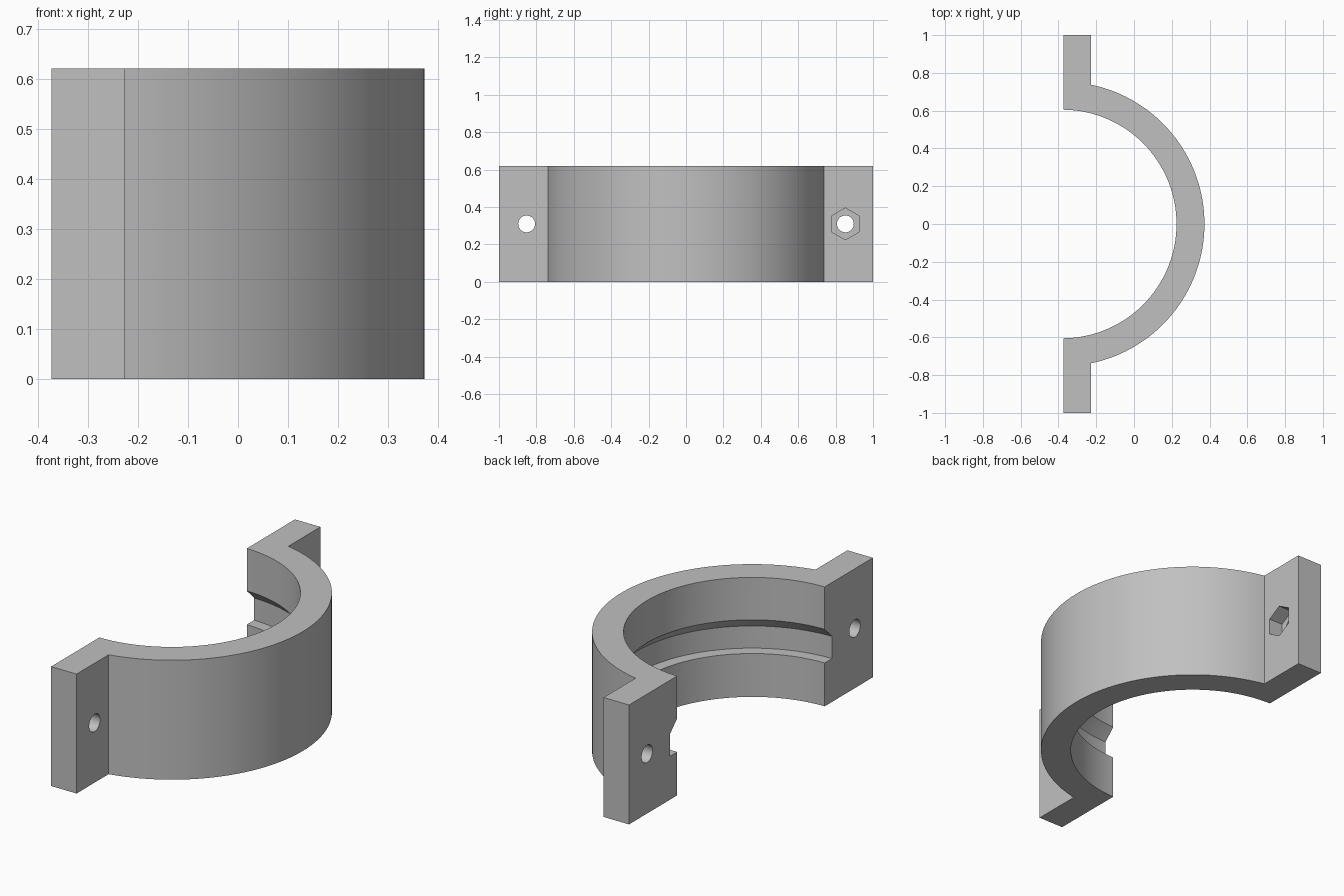
import bpy, bmesh
from math import pi, sin, cos, acos
from mathutils import Matrix, Vector

if "Cube" in bpy.data.objects:
    bpy.data.objects.remove(bpy.data.objects["Cube"])

HEIGHT = 0.62
CX = -0.38                       # ring axis, just behind the mating face
R_IN, R_OUT = 0.605, 0.753
BACK, FRONT = -0.373, -0.227     # flange faces
HOLE_Y = 0.852
SEGMENTS = 96

grey = bpy.data.materials.new("plain grey")
grey.use_nodes = True
grey.diffuse_color = (0.53, 0.53, 0.53, 1)
grey.node_tree.nodes["Principled BSDF"].inputs["Base Color"].default_value = grey.diffuse_color


def make_object(name, bm):
    bmesh.ops.recalc_face_normals(bm, faces=bm.faces)
    mesh = bpy.data.meshes.new(name)
    bm.to_mesh(mesh)
    bm.free()
    mesh.materials.append(grey)
    obj = bpy.data.objects.new(name, mesh)
    bpy.context.collection.objects.link(obj)
    return obj


def arc(radius, x_end):
    """Points from the -y end to the +y end, stopping where x = x_end."""
    a = acos((x_end - CX) / radius)
    angles = [-a + 2 * a * i / SEGMENTS for i in range(SEGMENTS + 1)]
    return [(CX + radius * cos(t), radius * sin(t)) for t in angles]


def x_cylinder(name, sides, radius, x0, x1, y):
    """Prism along x, with a corner pointing up."""
    bm = bmesh.new()
    bmesh.ops.create_cone(bm, cap_ends=True, segments=sides, radius1=radius,
                          radius2=radius, depth=x1 - x0)
    place = Matrix.Translation(((x0 + x1) / 2, y, HEIGHT / 2))
    turn = Matrix.Rotation(pi / 2, 4, 'Y')
    bm.transform(place @ turn)
    # turn about its own axis until a corner is topmost
    top = max(bm.verts, key=lambda v: v.co.z).co
    lean = Vector((top.y - y, top.z - HEIGHT / 2)).angle_signed(Vector((0, 1)))
    centre = Matrix.Translation((0, y, HEIGHT / 2))
    bm.transform(centre @ Matrix.Rotation(-lean, 4, 'X') @ centre.inverted())
    return make_object(name, bm)


# Half clamp: half ring and both flanges extruded from one outline
outline = arc(R_IN, BACK) + [(BACK, 1), (FRONT, 1)]
outline += arc(R_OUT, FRONT)[::-1] + [(FRONT, -1), (BACK, -1)]
bm = bmesh.new()
base = bm.faces.new([bm.verts.new((x, y, 0)) for x, y in outline])
top = bmesh.ops.extrude_face_region(bm, geom=[base], use_keep_orig=True)
bmesh.ops.translate(bm, vec=(0, 0, HEIGHT),
                    verts=[g for g in top["geom"] if isinstance(g, bmesh.types.BMVert)])
clamp = make_object("half_clamp", bm)

# Inner groove: flat ledge below, sloped edge above
profile = [(0.5, 0.225), (0.665, 0.225), (0.665, 0.34), (0.5, 0.505)]
bm = bmesh.new()
verts = [bm.verts.new((CX + r, 0, z)) for r, z in profile]
edges = [bm.edges.new((verts[i], verts[(i + 1) % 4])) for i in range(4)]
bmesh.ops.spin(bm, geom=verts + edges, cent=(CX, 0, 0), axis=(0, 0, 1),
               angle=2 * pi, steps=2 * SEGMENTS, use_merge=True)
bmesh.ops.remove_doubles(bm, verts=bm.verts, dist=1e-5)
cutters = [make_object("groove_cutter", bm)]

# Bolt holes in both flanges, nut pocket in one
for side, y in (("left", HOLE_Y), ("right", -HOLE_Y)):
    cutters.append(x_cylinder("bolt_hole_" + side, 48, 0.045, -0.5, -0.1, y))
cutters.append(x_cylinder("nut_pocket", 6, 0.085, FRONT - 0.08, -0.1, HOLE_Y))

bpy.context.view_layer.objects.active = clamp
clamp.select_set(True)
for cutter in cutters:
    cutter.hide_render = True
    mod = clamp.modifiers.new(cutter.name, 'BOOLEAN')
    mod.operation = 'DIFFERENCE'
    mod.solver = 'EXACT'
    mod.object = cutter
    bpy.ops.object.modifier_apply(modifier=mod.name)
    bpy.data.objects.remove(cutter)

bpy.ops.object.shade_smooth_by_angle(angle=pi / 6)
